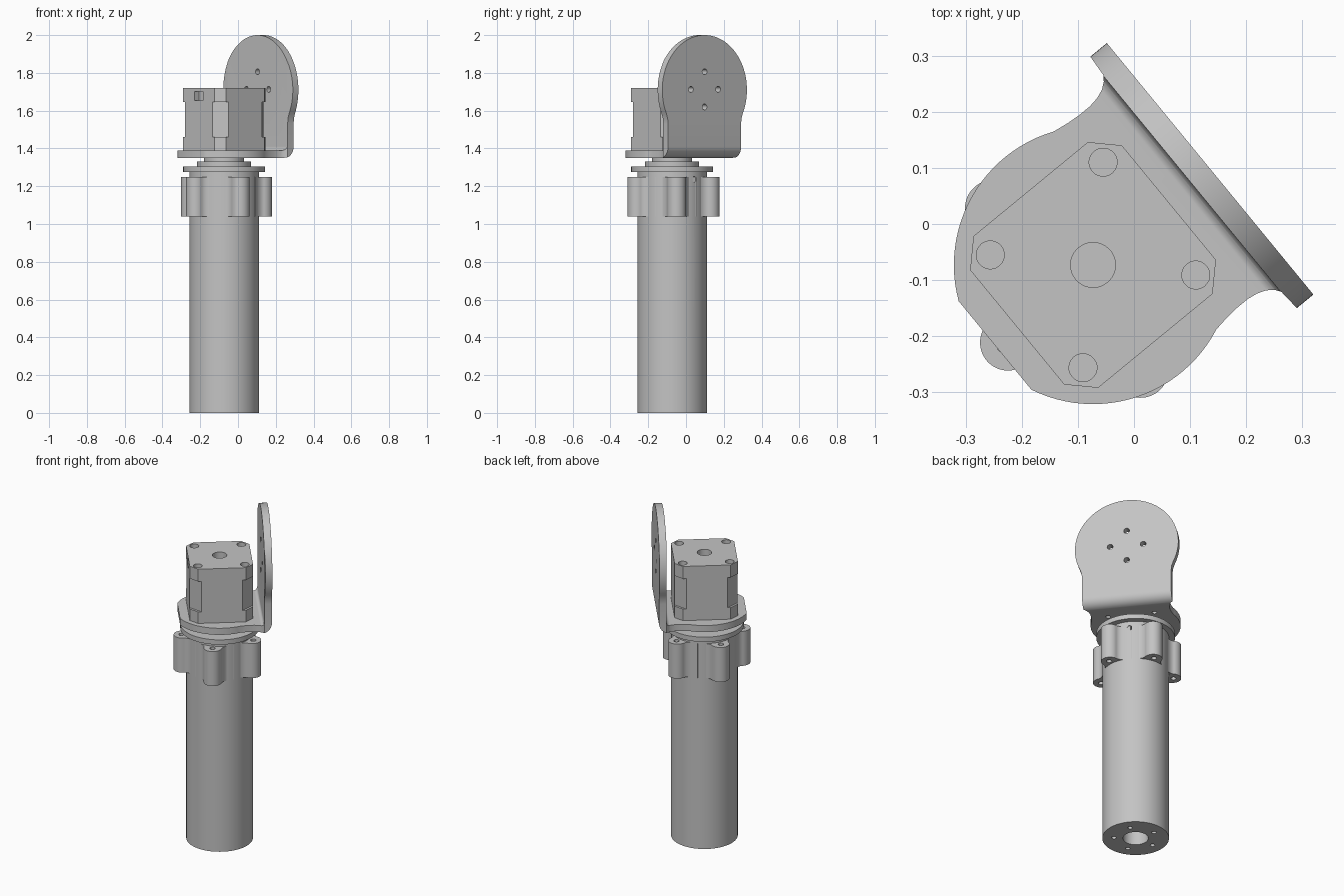
import bpy, bmesh
from math import sin, cos, radians, pi
from mathutils import Matrix, Vector

cube = bpy.data.objects.get("Cube")
if cube:
    bpy.data.objects.remove(cube, do_unlink=True)

grey = bpy.data.materials.new("machined_grey")
grey.use_nodes = True
grey.diffuse_color = (0.55, 0.55, 0.55, 1)
grey.node_tree.nodes["Principled BSDF"].inputs["Base Color"].default_value = (0.55, 0.55, 0.55, 1)

# Parts are built around the tube axis with the bracket facing local +x
FRAME = Matrix.Translation((-0.073, -0.073, 0)) @ Matrix.Rotation(radians(39.4), 4, 'Z')
PLACE = {'Z': lambda a, b, d: (a, b, d),
         'X': lambda a, b, d: (d, a, b),
         'Y': lambda a, b, d: (a, d, b)}
parts = []


def arc(cx, cy, r, start, end, n=16):
    angles = [radians(start + (end - start) * i / n) for i in range(n + 1)]
    return [(cx + r * cos(t), cy + r * sin(t)) for t in angles]


def circle(cx, cy, r, n=64):
    return arc(cx, cy, r, 0, 360, n)[:-1]


def prism(name, outline, lo, hi, axis='Z', keep=True):
    """Extrude a 2D outline along an axis."""
    bm = bmesh.new()
    put = PLACE[axis]
    rings = [[bm.verts.new(put(a, b, d)) for a, b in outline] for d in (lo, hi)]
    bm.faces.new(rings[0])
    bm.faces.new(rings[1])
    n = len(outline)
    for i in range(n):
        j = (i + 1) % n
        bm.faces.new((rings[0][i], rings[0][j], rings[1][j], rings[1][i]))
    bmesh.ops.recalc_face_normals(bm, faces=bm.faces)
    mesh = bpy.data.meshes.new(name)
    bm.to_mesh(mesh)
    bm.free()
    mesh.materials.append(grey)
    ob = bpy.data.objects.new(name, mesh)
    bpy.context.collection.objects.link(ob)
    if keep:
        parts.append(ob)
    return ob


def combine(ob, other, operation='DIFFERENCE'):
    """Apply a boolean and discard the helper."""
    mod = ob.modifiers.new("cut", 'BOOLEAN')
    mod.operation = operation
    mod.solver = 'EXACT'
    mod.object = other
    bpy.context.view_layer.objects.active = ob
    bpy.ops.object.modifier_apply(modifier=mod.name)
    bpy.data.objects.remove(other, do_unlink=True)


def drill(ob, x, y, r, lo, hi, axis='Z', n=24):
    combine(ob, prism("drill", circle(x, y, r, n), lo, hi, axis, keep=False))


def polar(r, degrees):
    return r * cos(radians(degrees)), r * sin(radians(degrees))


def mirrored(half):
    """Close a half outline by reflecting its second coordinate."""
    return half + [(a, -b) for a, b in reversed(half) if abs(b) > 1e-6]


# Main tube with bored, drilled foot and a side hole
tube = prism("main_tube", circle(0, 0, 0.184, 96), 0, 1.276)
drill(tube, 0, 0, 0.07, -0.1, 0.15, n=48)
for i in range(5):
    drill(tube, *polar(0.12, -4 + 72 * i), 0.013, -0.1, 0.06)
drill(tube, 0, 1.236, 0.015, 0.14, 0.3, 'X')

# Five flared screw lugs around the tube
flare = [(0.198, 0.051), (0.188, 0.055), (0.178, 0.062), (0.169, 0.071),
         (0.161, 0.082), (0.155, 0.093), (0.151, 0.106), (0.12, 0.085)]
lug_outline = mirrored(arc(0.205, 0, 0.05, 0, 90, 14) + flare)
for i in range(5):
    turn = Matrix.Rotation(radians(-33 + 72 * i), 2)
    lug = prism("screw_lug_%d" % (i + 1),
                [tuple(turn @ Vector(p)) for p in lug_outline], 1.04, 1.25)
    x, y = polar(0.212, -33 + 72 * i)
    drill(lug, x, y, 0.015, 1.0, 1.09)
    drill(lug, x, y, 0.015, 1.2, 1.3)

# Stepped bearing discs
for name, r, lo, hi in (("bearing_flange", 0.217, 1.276, 1.305),
                        ("bearing_step", 0.143, 1.305, 1.332),
                        ("bearing_hub", 0.106, 1.332, 1.352)):
    prism(name, circle(0, 0, r, 80), lo, hi)

# Angle bracket: bent strip trimmed by its plan and face outlines
bend = ([(-0.226, 1.35)] + arc(0.21, 1.41, 0.06, -90, 0, 12) + [(0.27, 2.1), (0.228, 2.1)]
        + arc(0.208, 1.41, 0.02, 0, -90, 8) + [(-0.226, 1.39)])
bracket = prism("angle_bracket", bend, -0.35, 0.35, 'Y')
plan_half = ([(0.4, 0.32), (0.234, 0.32), (0.229, 0.25), (0.222, 0.24), (0.21, 0.231),
              (0.194, 0.225), (0.175, 0.222), (0.15, 0.222), (0.125, 0.224)]
             + arc(0, 0, 0.248, 67, 156, 24) + [(-0.3, 0.101)])
combine(bracket, prism("plan", mirrored(plan_half), 1.2, 2.2, keep=False), 'INTERSECT')
face = ([(0.25, 1.2), (0.25, 1.53), (0.253, 1.56)] + arc(0, 1.71, 0.29, -25, 205, 72)
        + [(-0.253, 1.56), (-0.25, 1.53), (-0.25, 1.2)])
combine(bracket, prism("face", face, -0.5, 0.5, 'X', keep=False), 'INTERSECT')
for i in range(4):
    a, b = polar(0.093, 90 * i)
    drill(bracket, a, 1.713 + b, 0.016, 0.15, 0.35, 'X')
    drill(bracket, *polar(0.184, 45 + 90 * i), 0.013, 1.3, 1.375)


# Motor: chamfered square body with a deeper chamfer at mid height
def chamfered(h, c):
    k = h - c
    return [(h, -k), (h, k), (k, h), (-k, h), (-h, k), (-h, -k), (-k, -h), (k, -h)]


prism("motor_base", chamfered(0.175, 0.043), 1.39, 1.46)
prism("motor_body", chamfered(0.175, 0.061), 1.46, 1.645)
motor_cap = prism("motor_cap", chamfered(0.175, 0.043), 1.645, 1.72)
drill(motor_cap, 0, 0, 0.04, 1.68, 1.8, n=40)
for i in range(4):
    drill(motor_cap, *polar(0.184, 45 + 90 * i), 0.025, 1.69, 1.8)
socket = [(-0.035, 1.655), (0.035, 1.655), (0.035, 1.702), (-0.035, 1.702)]
combine(motor_cap, prism("socket", socket, -0.3, -0.145, 'X', keep=False))

# Place the parts and smooth the round surfaces
for ob in parts:
    ob.matrix_world = FRAME
bpy.ops.object.select_all(action='DESELECT')
for ob in parts:
    ob.select_set(True)
bpy.context.view_layer.objects.active = parts[0]
bpy.ops.object.shade_smooth_by_angle(angle=pi / 6)
